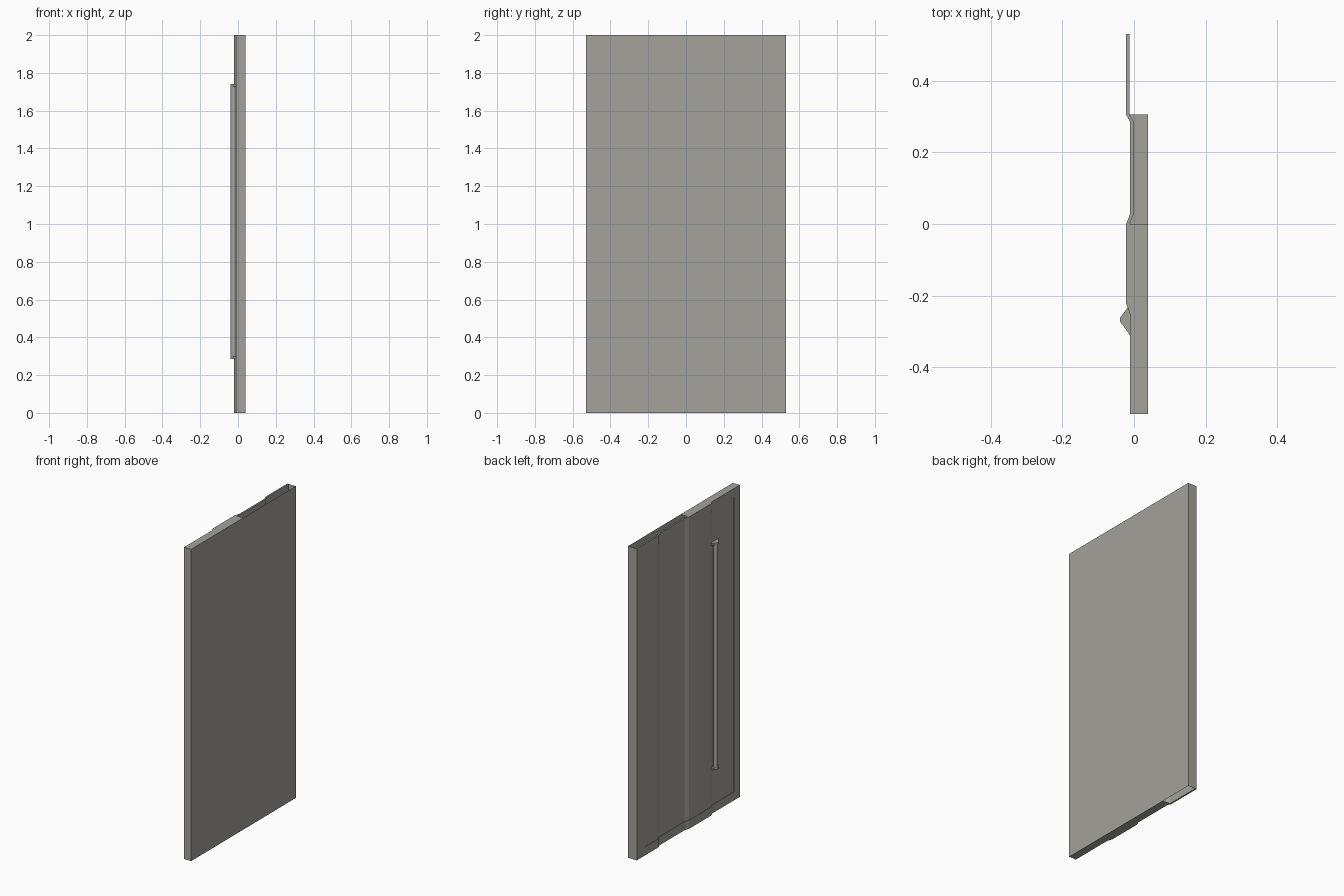
import bpy, bmesh, math
from mathutils import Vector

if "Cube" in bpy.data.objects:
    bpy.data.objects.remove(bpy.data.objects["Cube"])

grey = bpy.data.materials.new("warm_grey")
grey.diffuse_color = (0.37, 0.36, 0.325, 1)
grey.use_nodes = True
grey.node_tree.nodes["Principled BSDF"].inputs["Base Color"].default_value = grey.diffuse_color

HALF, H, BACK, THICK = 0.53, 2.0, 0.039, 0.010

# stepped outline of the handle-side wall: (y, x)
OUTLINE = [(-0.53, -0.011), (-0.25, -0.011), (-0.222, -0.022), (0.0, -0.022),
           (0.028, -0.011), (0.285, -0.011), (0.305, -0.022), (0.53, -0.022)]


def wall_x(y):
    for (y0, x0), (y1, x1) in zip(OUTLINE, OUTLINE[1:]):
        if y <= y1:
            return x0 + (x1 - x0) * (y - y0) / (y1 - y0)
    return OUTLINE[-1][1]


def finish(name, bm, recalc=True):
    if recalc:
        bmesh.ops.recalc_face_normals(bm, faces=bm.faces[:])
    me = bpy.data.meshes.new(name)
    bm.to_mesh(me)
    bm.free()
    me.materials.append(grey)
    ob = bpy.data.objects.new(name, me)
    bpy.context.collection.objects.link(ob)
    return ob


def prism(name, pts, z0, z1):
    bm = bmesh.new()
    f = bm.faces.new([bm.verts.new((x, y, z0)) for x, y in pts])
    top = bmesh.ops.extrude_face_region(bm, geom=[f])["geom"]
    bmesh.ops.translate(bm, vec=(0, 0, z1 - z0),
                        verts=[v for v in top if isinstance(v, bmesh.types.BMVert)])
    return finish(name, bm)


# stepped front wall with a shallow inset panel
ys = sorted({p[0] for p in OUTLINE} | {-0.471, -0.470, 0.450, 0.451})
zs = [0, 0.054, 0.055, 1.945, 1.946, H]
bm = bmesh.new()


def skin(off, inset):
    return [[bm.verts.new((wall_x(y) + off +
             (inset if -0.4705 < y < 0.4505 and 0.0545 < z < 1.9455 else 0), y, z))
             for z in zs] for y in ys]


outer, inner = skin(0, 0.002), skin(THICK, 0)
for g in (outer, inner):
    for i in range(len(ys) - 1):
        for j in range(len(zs) - 1):
            bm.faces.new((g[i][j], g[i + 1][j], g[i + 1][j + 1], g[i][j + 1]))
for j in (0, -1):
    for i in range(len(ys) - 1):
        bm.faces.new((outer[i][j], outer[i + 1][j], inner[i + 1][j], inner[i][j]))
for i in (0, -1):
    for j in range(len(zs) - 1):
        bm.faces.new((outer[i][j], outer[i][j + 1], inner[i][j + 1], inner[i][j]))
finish("front_wall", bm)

# thin sheet housing: back, two sides, partial top and bottom covers
bm = bmesh.new()


def sheet(pts, normal):
    f = bm.faces.new([bm.verts.new(p) for p in pts])
    f.normal_update()
    if f.normal.dot(Vector(normal)) < 0:
        f.normal_flip()


def cover(y_end, z, nz):
    edge = [y for y in ys if y <= y_end + 1e-6]
    for a, b in zip(edge, edge[1:]):
        sheet([(wall_x(a) + THICK, a, z), (wall_x(b) + THICK, b, z),
               (BACK, b, z), (BACK, a, z)], (0, 0, nz))


sheet([(BACK, -HALF, 0), (BACK, HALF, 0), (BACK, HALF, H), (BACK, -HALF, H)], (1, 0, 0))
for s in (-1, 1):
    y = s * HALF
    x = wall_x(y) + THICK
    sheet([(x, y, 0), (BACK, y, 0), (BACK, y, H), (x, y, H)], (0, s, 0))
cover(0.0, H, 1)
cover(0.305, 0, -1)
bmesh.ops.remove_doubles(bm, verts=bm.verts[:], dist=1e-5)
finish("housing", bm, recalc=False)

# long pull handle
CX, CY = -0.024, -0.267
bpy.ops.mesh.primitive_cylinder_add(vertices=24, radius=0.0145, depth=1.45,
                                    location=(CX, CY, 1.013))
bar = bpy.context.object
bar.name = "handle_bar"
bar.data.materials.append(grey)
bpy.ops.object.shade_smooth_by_angle(angle=math.radians(35))

# bracket at each end, flaring towards the wall
arc = [(CX + 0.0155 * math.cos(a), CY + 0.0155 * math.sin(a))
       for a in [math.radians(130 + 10 * k) for k in range(11)]]
flare = [(-0.008, -0.315), (-0.008, -0.219)]
for name, z in (("lower_bracket", 0.292), ("upper_bracket", 1.734)):
    prism(name, arc + flare, z - 0.006, z + 0.006)
